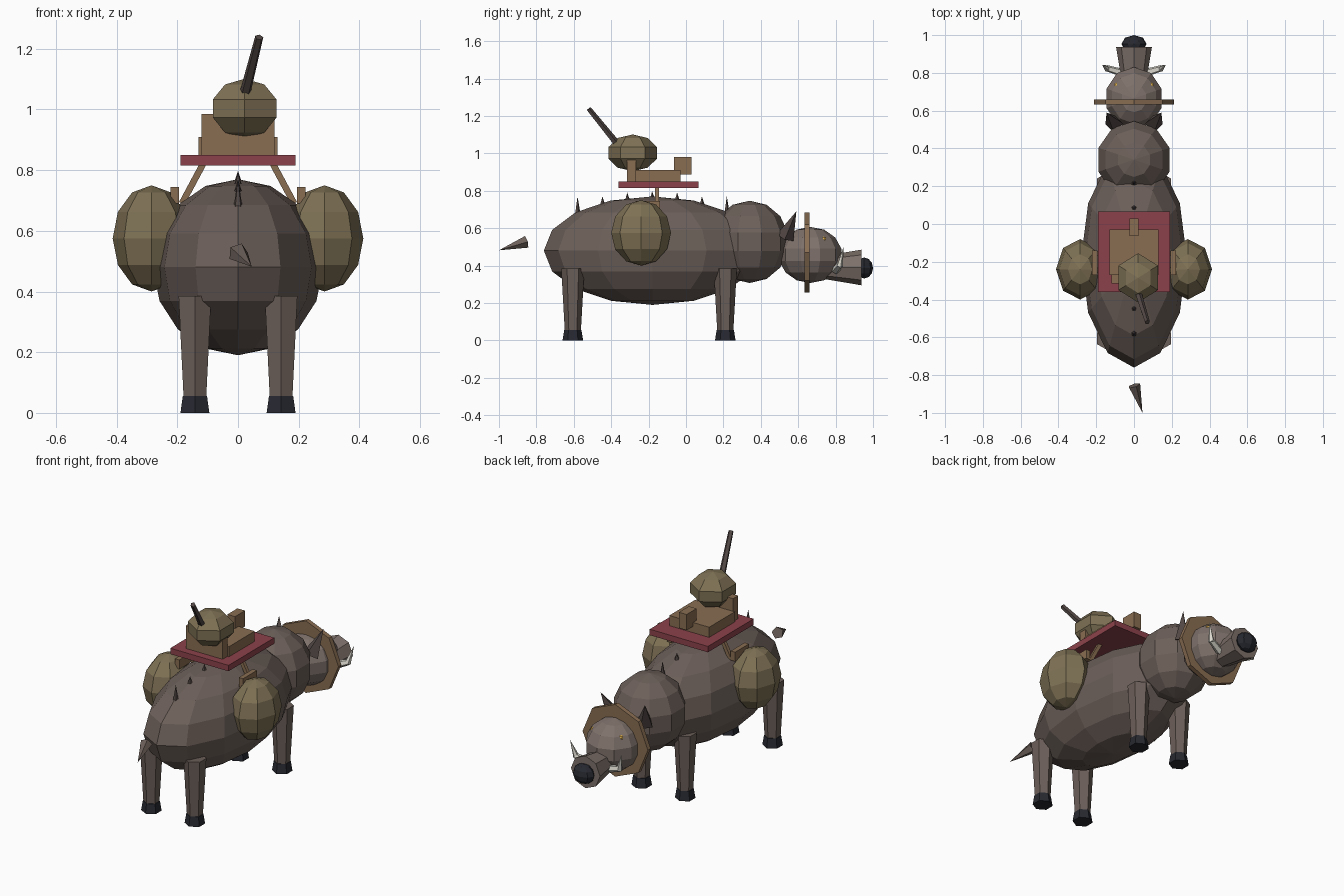
import bpy, bmesh, math
from mathutils import Vector, Matrix

if "Cube" in bpy.data.objects:
    bpy.data.objects.remove(bpy.data.objects["Cube"])


def material(name, rgb):
    m = bpy.data.materials.new(name)
    m.diffuse_color = (*rgb, 1)
    m.use_nodes = True
    m.node_tree.nodes["Principled BSDF"].inputs["Base Color"].default_value = m.diffuse_color
    return m


HIDE = material("hide", (0.15, 0.115, 0.10))
FACE = material("face_hide", (0.21, 0.165, 0.145))
DARK = material("dark_horn", (0.02, 0.022, 0.03))
BRISTLE = material("bristle", (0.085, 0.065, 0.06))
SACK = material("sackcloth", (0.21, 0.165, 0.09))
WOOD = material("wood", (0.25, 0.155, 0.085))
RED = material("red_cloth", (0.26, 0.055, 0.07))
IVORY = material("ivory", (0.75, 0.73, 0.65))
GOLD = material("gold", (0.7, 0.42, 0.08))


def finish(bm, name, mat):
    me = bpy.data.meshes.new(name)
    bm.to_mesh(me)
    bm.free()
    me.materials.append(mat)
    ob = bpy.data.objects.new(name, me)
    bpy.context.collection.objects.link(ob)
    return ob


def ball(name, mat, center, radii, segs, rings):
    bm = bmesh.new()
    bmesh.ops.create_uvsphere(bm, u_segments=segs, v_segments=rings, radius=1,
                              matrix=Matrix.Translation(center) @ Matrix.Diagonal((*radii, 1)))
    return finish(bm, name, mat)


def taper(name, mat, a, b, r1, r2, sides, twist=0.0):
    """Cone or frustum from point a to point b."""
    a, b = Vector(a), Vector(b)
    d = b - a
    rot = Vector((0, 0, 1)).rotation_difference(d).to_matrix().to_4x4()
    bm = bmesh.new()
    bmesh.ops.create_cone(bm, cap_ends=True, segments=sides, radius1=r1, radius2=r2, depth=d.length,
                          matrix=Matrix.Translation((a + b) / 2) @ rot @ Matrix.Rotation(twist, 4, 'Z'))
    return finish(bm, name, mat)


def box(name, mat, lo, hi):
    lo, hi = Vector(lo), Vector(hi)
    bm = bmesh.new()
    bmesh.ops.create_cube(bm, size=1, matrix=Matrix.Translation((lo + hi) / 2)
                          @ Matrix.Diagonal((*(hi - lo), 1)))
    return finish(bm, name, mat)


# body, shoulders and head
ball("body", HIDE, (0, -0.18, 0.48), (0.28, 0.58, 0.29), 12, 8)
ball("shoulders", HIDE, (0, 0.34, 0.527), (0.203, 0.21, 0.22), 10, 7)
ball("head", FACE, (0, 0.665, 0.457), (0.157, 0.17, 0.15), 10, 7)
taper("snout", FACE, (0, 0.74, 0.39), (0, 0.937, 0.39), 0.062, 0.095, 8)
ball("nose", DARK, (0, 0.953, 0.387), (0.067, 0.047, 0.056), 8, 6)
taper("collar", WOOD, (0, 0.633, 0.47), (0, 0.66, 0.47), 0.213, 0.213, 8)

# tail and back bristles
taper("tail", HIDE, (0, -0.855, 0.527), (0.045, -1.0, 0.482), 0.034, 0, 5)
for i in range(7):
    y = -0.58 + i * 0.133
    z = 0.48 + 0.29 * math.sqrt(1 - ((y + 0.18) / 0.58) ** 2)
    taper("back_bristle", BRISTLE, (0, y, z - 0.02), (0, y, max(z + 0.028, 0.77)), 0.017, 0, 5)

# parts that repeat left and right
for s in (-1, 1):
    for leg, y in (("front", 0.21), ("back", -0.605)):
        taper(leg + "_leg", HIDE, (s * 0.142, y, 0.05), (s * 0.142, y, 0.385), 0.043, 0.062, 6)
        taper(leg + "_hoof", DARK, (s * 0.142, y, 0), (s * 0.142, y, 0.056), 0.055, 0.046, 6)
    taper("ear", BRISTLE, (s * 0.105, 0.53, 0.55), (s * 0.145, 0.59, 0.69), 0.048, 0, 4)
    ball("eye", GOLD, (s * 0.09, 0.735, 0.54), (0.016, 0.016, 0.016), 6, 4)
    taper("tusk_root", IVORY, (s * 0.06, 0.80, 0.375), (s * 0.145, 0.825, 0.405), 0.022, 0.017, 5)
    taper("tusk_tip", IVORY, (s * 0.14, 0.822, 0.397), (s * 0.168, 0.842, 0.50), 0.018, 0, 5)
    ball("pannier", SACK, (s * 0.285, -0.24, 0.575), (0.128, 0.16, 0.175), 8, 6)
    taper("saddle_strut", WOOD, (s * 0.185, -0.155, 0.69), (s * 0.11, -0.155, 0.83), 0.015, 0.015, 4, math.pi / 4)
    box("pannier_bar", WOOD, (s * 0.208 - 0.014, -0.27, 0.69), (s * 0.208 + 0.014, -0.14, 0.745))

# saddle with seat, backrest and horn
box("saddle_blanket", RED, (-0.19, -0.36, 0.815), (0.19, 0.067, 0.85))
box("seat", WOOD, (-0.13, -0.27, 0.845), (0.13, -0.03, 0.91))
box("backrest", WOOD, (-0.12, -0.315, 0.845), (0.12, -0.268, 0.985))
box("saddle_horn", WOOD, (-0.025, -0.063, 0.887), (0.025, 0.03, 0.98))

# bundle on top with a stick poking out
ball("bundle", SACK, (0.022, -0.285, 1.003), (0.127, 0.137, 0.098), 6, 5)
taper("stick", BRISTLE, (0.02, -0.36, 1.04), (0.07, -0.52, 1.238), 0.019, 0.014, 5)
